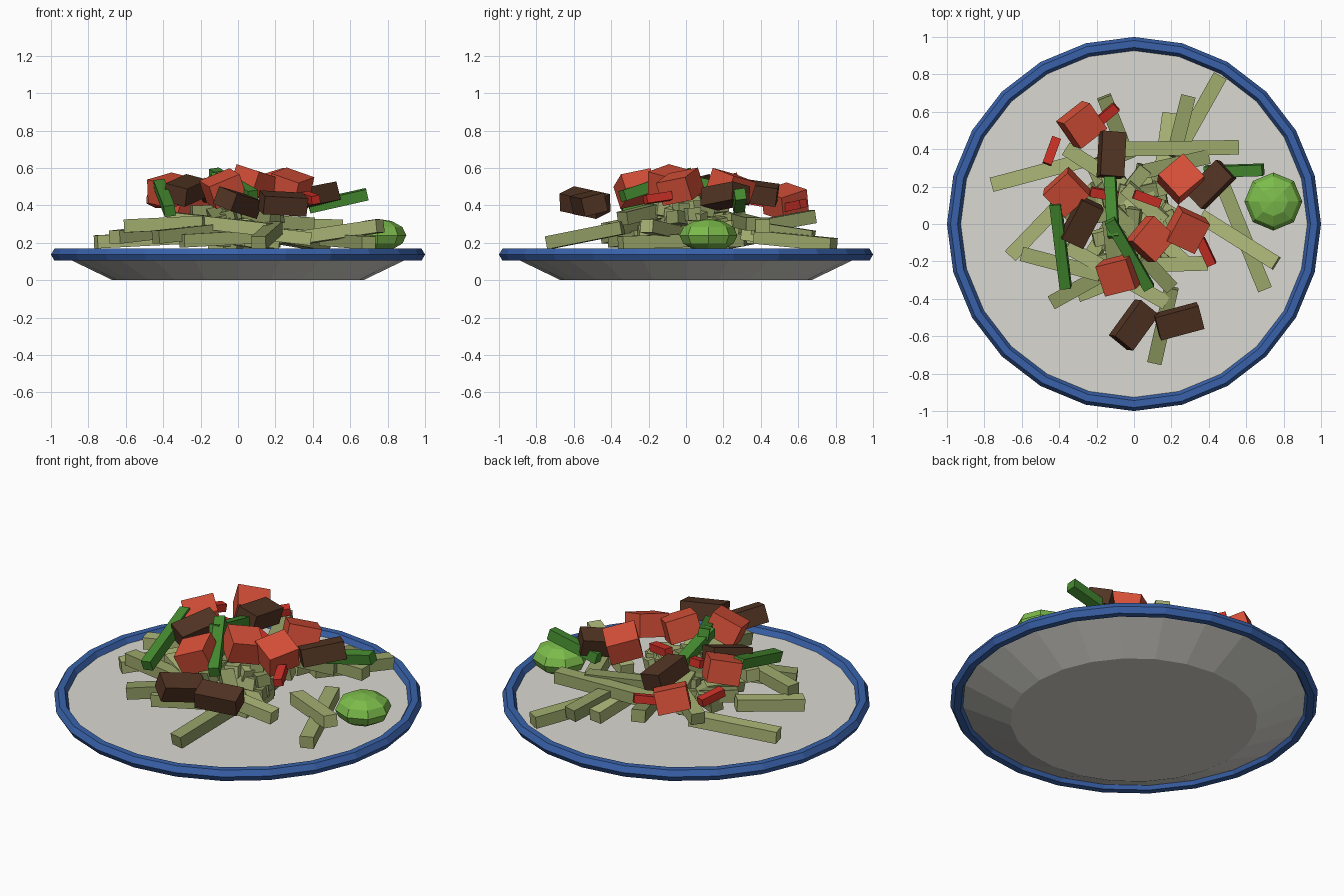
import bpy, random
from math import radians, cos, sin, tau
from mathutils import Vector, Quaternion

random.seed(4)


def mat(name, r, g, b):
    m = bpy.data.materials.new(name)
    m.diffuse_color = (r, g, b, 1)
    return m


CERAMIC = mat("ceramic", 0.70, 0.69, 0.64)
BLUE = mat("blue_glaze", 0.04, 0.12, 0.40)
NOODLE = [mat("noodle_light", 0.42, 0.48, 0.19), mat("noodle_mid", 0.34, 0.40, 0.15),
          mat("noodle_dark", 0.27, 0.32, 0.12)]
RED = mat("tomato_red", 0.68, 0.08, 0.04)
CHILI = mat("chili_red", 0.60, 0.03, 0.02)
BROWN = mat("beef_brown", 0.085, 0.035, 0.017)
GREEN = mat("onion_green", 0.06, 0.26, 0.03)
LIME = mat("lime_green", 0.20, 0.50, 0.07)


def finish(name, m):
    o = bpy.context.object
    o.name = name
    o.data.materials.append(m)
    return o


def box(name, m, loc, size, quat):
    bpy.ops.mesh.primitive_cube_add(size=1, location=loc)
    o = finish(name, m)
    o.scale = size
    o.rotation_mode = 'QUATERNION'
    o.rotation_quaternion = quat
    return o


def strip(name, m, p, q, w, h, roll=0):
    # Box running from point p to point q
    p, q = Vector(p), Vector(q)
    d = q - p
    quat = d.to_track_quat('X', 'Z') @ Quaternion((1, 0, 0), radians(roll))
    return box(name, m, (p + q) / 2, (d.length, w, h), quat)


def chunk(name, m, loc, size, turn, pitch, roll):
    quat = (Quaternion((0, 0, 1), radians(turn)) @ Quaternion((0, 1, 0), radians(pitch))
            @ Quaternion((1, 0, 0), radians(roll)))
    return box(name, m, loc, size, quat)


# Plate body and blue rim
bpy.ops.mesh.primitive_cone_add(vertices=24, radius1=0.67, radius2=0.96, depth=0.14,
                                location=(0, 0, 0.07))
finish("plate", CERAMIC)
bpy.ops.mesh.primitive_torus_add(major_segments=24, minor_segments=6, major_radius=0.9625,
                                 minor_radius=0.0375, location=(0, 0, 0.137))
finish("plate_rim", BLUE)

# Lime
bpy.ops.mesh.primitive_uv_sphere_add(segments=8, ring_count=6, radius=1,
                                     location=(0.745, 0.12, 0.24))
finish("lime", LIME).scale = (0.155, 0.155, 0.088)

# Noodles that stick out of the pile: x, y, z at each end
outer = [
    (-0.76, 0.21, 0.205, -0.27, 0.34, 0.23),
    (0.46, 0.79, 0.19, 0.23, 0.38, 0.23),
    (0.29, 0.68, 0.23, 0.21, 0.36, 0.28),
    (0.19, 0.59, 0.21, 0.15, 0.30, 0.25),
    (-0.08, 0.40, 0.30, 0.56, 0.41, 0.29),
    (-0.16, 0.68, 0.34, -0.03, 0.35, 0.28),
    (0.36, 0.04, 0.23, 0.76, -0.21, 0.29),
    (0.47, 0.22, 0.22, 0.70, -0.35, 0.20),
    (0.20, -0.34, 0.28, 0.11, -0.74, 0.20),
    (-0.66, -0.17, 0.23, -0.40, 0.10, 0.26),
    (-0.60, -0.16, 0.29, -0.18, -0.27, 0.31),
    (-0.44, -0.42, 0.23, -0.08, -0.22, 0.27),
    (-0.36, -0.12, 0.33, 0.17, -0.42, 0.27),
    (-0.30, -0.38, 0.21, 0.06, -0.24, 0.23),
    (0.05, -0.18, 0.37, 0.20, -0.34, 0.33),
    (0.39, -0.21, 0.22, 0.05, -0.22, 0.26),
    (-0.36, 0.40, 0.27, -0.05, 0.20, 0.33),
    (0.05, 0.28, 0.32, 0.40, 0.36, 0.30),
]
for i, n in enumerate(outer):
    strip(f"noodle_outer_{i:02d}", NOODLE[i % 3], n[:3], n[3:], 0.078, 0.07)

# Random heap of noodles in the middle, narrowing upward
COUNT = 38
for i in range(COUNT):
    t = i / COUNT
    a, r = random.uniform(0, tau), 0.26 * (1 - 0.45 * t) * random.random() ** 0.5
    c = Vector((r * cos(a) - 0.03, r * sin(a) + 0.03, 0.20 + 0.20 * t))
    b, half = random.uniform(0, tau), random.uniform(0.13, 0.23) * (1 - 0.25 * t)
    d = Vector((cos(b), sin(b), random.uniform(-0.18, 0.18) * (0.3 + t))) * half
    strip(f"noodle_heap_{i:02d}", NOODLE[i % 3], c - d, c + d, 0.075, 0.068,
          random.uniform(-15, 15))

# Red cubes: x, y, z, turn, pitch, roll
for i, (x, y, z, *rot) in enumerate([
        (-0.28, 0.53, 0.42, 38, 12, 16), (-0.36, 0.17, 0.48, 42, -12, 10),
        (0.25, 0.24, 0.50, 40, 14, -12), (0.09, -0.08, 0.52, 50, 12, 14),
        (0.28, -0.03, 0.50, 62, -10, 18), (-0.08, -0.27, 0.49, 14, -22, 12)]):
    chunk(f"red_cube_{i}", RED, (x, y, z), (0.18, 0.17, 0.13), *rot)

# Brown meat pieces: x, y, z, turn, pitch, roll
for i, (x, y, z, *rot) in enumerate([
        (-0.12, 0.37, 0.47, 87, 8, 12), (0.41, 0.21, 0.45, 45, -8, -12),
        (-0.28, 0.01, 0.48, 62, -12, 14), (0.0, -0.54, 0.415, 54, 10, 18),
        (0.24, -0.52, 0.41, 15, 3, 14)]):
    chunk(f"brown_piece_{i}", BROWN, (x, y, z), (0.24, 0.13, 0.10), *rot)

# Green strips
for i, (p, q) in enumerate([
        ((-0.42, 0.11, 0.51), (-0.365, -0.34, 0.37)),
        ((0.38, 0.28, 0.39), (0.69, 0.29, 0.46)),
        ((-0.13, 0.30, 0.46), (-0.11, -0.07, 0.55)),
        ((-0.13, 0.02, 0.57), (0.08, -0.34, 0.45))]):
    strip(f"green_strip_{i}", GREEN, p, q, 0.06, 0.06, 8)

# Small chili slivers: x, y, z, turn, pitch, roll
for i, (x, y, z, *rot) in enumerate([
        (-0.44, 0.39, 0.42, 70, 10, 0), (-0.15, 0.58, 0.40, 40, -8, 10),
        (-0.16, 0.16, 0.47, -10, 5, 10), (0.07, 0.135, 0.47, -20, 8, 0),
        (0.385, -0.15, 0.44, -65, 8, 10)]):
    chunk(f"chili_sliver_{i}", CHILI, (x, y, z), (0.15, 0.05, 0.045), *rot)
